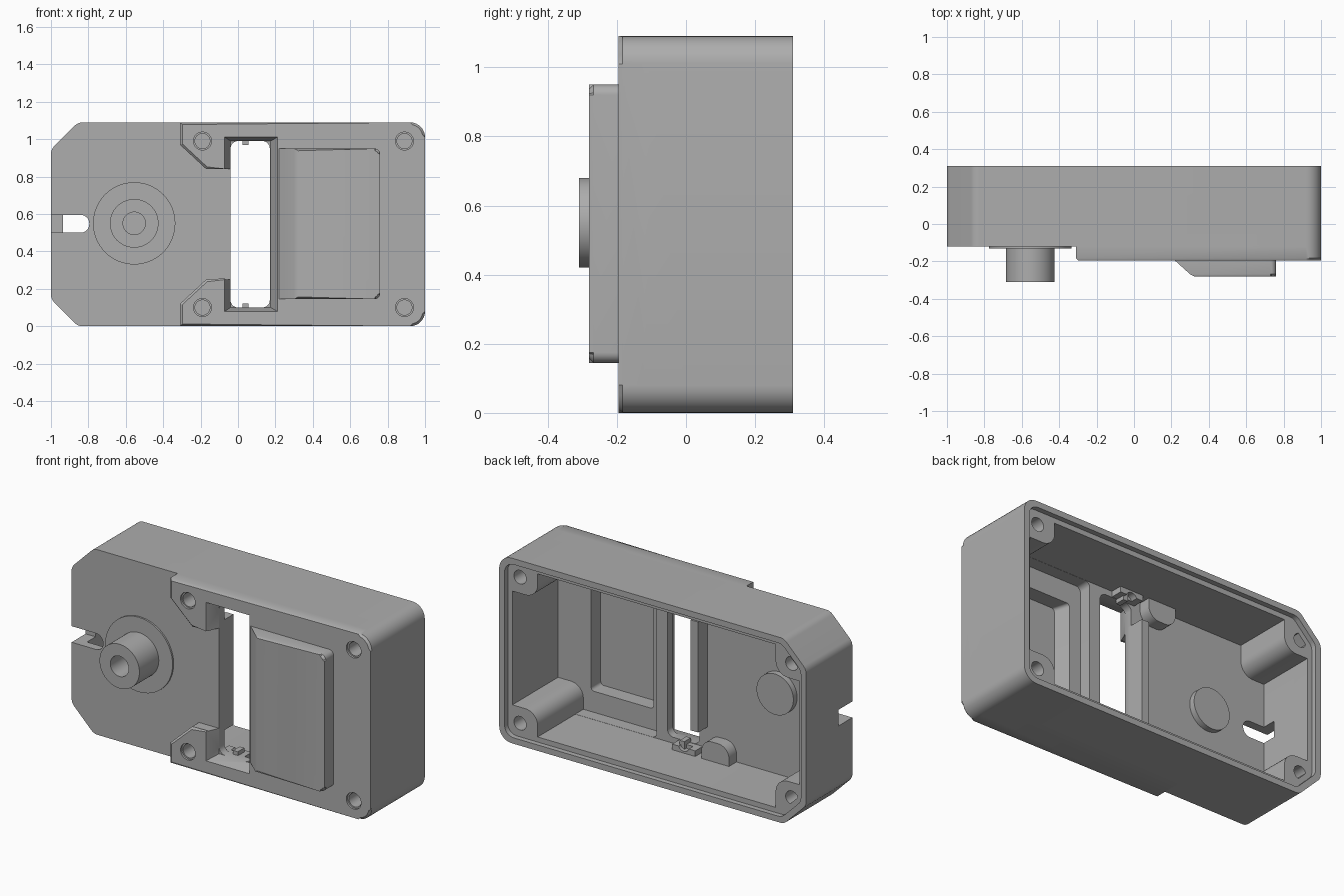
import bpy, bmesh, math
from mathutils import Vector

if "Cube" in bpy.data.objects:
    bpy.data.objects.remove(bpy.data.objects["Cube"])

H = 1.09          # height of the housing
FRONT, LOW, BACK = -0.195, -0.12, 0.31

grey = bpy.data.materials.new("plain_grey")
grey.use_nodes = True
grey.diffuse_color = (0.42, 0.42, 0.42, 1)
grey.node_tree.nodes["Principled BSDF"].inputs["Base Color"].default_value = (0.42, 0.42, 0.42, 1)


def rounded(corners, radii, steps=8):
    """Outline in x, z with each corner replaced by an arc of its radius."""
    out, n = [], len(corners)
    if not isinstance(radii, (list, tuple)):
        radii = [radii] * n
    for i, (corner, r) in enumerate(zip(corners, radii)):
        p = Vector(corner)
        if r == 0:
            out.append(tuple(p))
            continue
        a = (Vector(corners[i - 1]) - p).normalized()
        b = (Vector(corners[(i + 1) % n]) - p).normalized()
        half = a.angle(b) / 2
        centre = p + (a + b).normalized() * (r / math.sin(half))
        start = p + a * (r / math.tan(half)) - centre
        end = p + b * (r / math.tan(half)) - centre
        for k in range(steps + 1):
            t, span = k / steps, math.pi - 2 * half
            q = (start * math.sin((1 - t) * span) + end * math.sin(t * span)) / math.sin(span)
            out.append(tuple(centre + q))
    return out


def rect(x0, x1, z0, z1, r=0):
    return rounded([(x0, z0), (x1, z0), (x1, z1), (x0, z1)], r)


def circle(x, z, r, n=40):
    return [(x + r * math.cos(math.tau * k / n), z + r * math.sin(math.tau * k / n)) for k in range(n)]


def flip(points):
    return [(x, H - z) for x, z in points]


def outline(i):
    """Housing outline, inset by i."""
    c = 0.145 - 0.586 * i
    x0, x1, z0, z1 = -1 + i, 1 - i, i, H - i
    pts = [(x0 + c, z0), (x1, z0), (x1, z1), (x0 + c, z1), (x0, z1 - c), (x0, z0 + c)]
    s, r = 0.06, 0.08 - i * 0.6
    return rounded(pts, [s, r, r, s, s, s])


def loft(name, front, y0, y1, back=None, chamfer=0):
    """Solid between a front outline at y0 and a back outline at y1."""
    bm = bmesh.new()
    f = [bm.verts.new((x, y0, z)) for x, z in front]
    b = [bm.verts.new((x, y1, z)) for x, z in (back or front)]
    cap = bm.faces.new(f)
    bm.faces.new(b[::-1])
    for k in range(len(f)):
        j = (k + 1) % len(f)
        bm.faces.new((f[k], b[k], b[j], f[j]))
    if chamfer:
        bmesh.ops.bevel(bm, geom=list(cap.edges), offset=chamfer, segments=1, affect='EDGES')
    bmesh.ops.recalc_face_normals(bm, faces=bm.faces)
    mesh = bpy.data.meshes.new(name)
    bm.to_mesh(mesh)
    bm.free()
    mesh.materials.append(grey)
    ob = bpy.data.objects.new(name, mesh)
    bpy.context.collection.objects.link(ob)
    return ob


def combine(ob, tool, operation):
    """Apply a boolean and discard the tool."""
    mod = ob.modifiers.new("join", 'BOOLEAN')
    mod.operation, mod.solver, mod.object = operation, 'EXACT', tool
    bpy.context.view_layer.objects.active = ob
    bpy.ops.object.modifier_apply(modifier=mod.name)
    bpy.data.objects.remove(tool)


def cut(ob, *args, **kw):
    combine(ob, loft("cutter", *args, **kw), 'DIFFERENCE')


def add(ob, *args, **kw):
    combine(ob, loft("addition", *args, **kw), 'UNION')


parts = []

# Housing block with its raised front plate and sloped pad
housing = loft("housing", outline(0), LOW, BACK, chamfer=0.012)
half = [(-0.31, 0.97), (-0.17, 0.84), (0.05, 0.84)]
plate = rounded([(-0.31, 0), (1, 0), (1, H), (-0.31, H)] + half + flip(half)[::-1],
                [0, 0.08, 0.08] + [0] * 7)
add(housing, plate, FRONT, 0.0, chamfer=0.012)
pad_radii = [0, 0.03, 0.03, 0]
pad_front = rounded([(0.31, 0.145), (0.76, 0.145), (0.76, 0.95), (0.31, 0.95)], pad_radii)
pad_back = rounded([(0.213, 0.145), (0.76, 0.145), (0.76, 0.95), (0.213, 0.95)], pad_radii)
add(housing, pad_front, -0.28, -0.19, back=pad_back, chamfer=0.012)

# Inside: lid ledge, main cavity, deeper bay and pad pocket
cut(housing, outline(0.035), 0.28, 0.4)
cut(housing, outline(0.065), -0.07, 0.35)
cut(housing, rect(0.24, 0.935, 0.066, H - 0.066, 0.03), -0.145, 0.0)
cut(housing, rect(0.34, 0.72, 0.19, 0.9, 0.02), -0.235, 0.0, back=rect(0.27, 0.72, 0.19, 0.9, 0.02))

# Front window with tapered rim, and the side notch
cut(housing, rect(-0.073, 0.212, 0.078, H - 0.078), FRONT - 0.002, LOW + 0.001,
    back=rect(-0.04, 0.175, 0.1, H - 0.1))
cut(housing, rect(-0.04, 0.17, 0.1, H - 0.1, 0.04), -0.25, 0.0)
cut(housing, rounded([(-1.1, 0.5), (-0.795, 0.5), (-0.795, 0.595), (-1.1, 0.595)],
                     [0, 0.046, 0.046, 0]), -0.3, 0.01)
parts.append(housing)

# Screw posts in the four corners and behind the front plate
right_post = rounded([(0.77, 0.03), (0.97, 0.03), (0.97, 0.21), (0.77, 0.21)], [0, 0.03, 0, 0.08])
left_post = rounded([(-0.97, 0.16), (-0.855, 0.035), (-0.78, 0.035), (-0.78, 0.24), (-0.97, 0.24)],
                    [0, 0, 0, 0.08, 0])
mid_post = rounded([(-0.28, 0.03), (-0.1, 0.03), (-0.1, 0.18), (-0.28, 0.18)], [0, 0, 0.07, 0.07])
for side, place in (("lower", lambda p: p), ("upper", flip)):
    corner_r = loft(side + "_left_post", place(right_post), -0.16, 0.28)
    cut(corner_r, place(circle(0.885, 0.115, 0.04)), 0.1, 0.4)
    corner_l = loft(side + "_right_post", place(left_post), -0.1, 0.28)
    cut(corner_l, place(circle(-0.885, 0.15, 0.04)), 0.1, 0.4)
    middle = loft(side + "_middle_post", place(mid_post), -0.1, 0.0)
    # Blind holes in the front plate
    for x, post in ((0.89, corner_r), (-0.19, middle)):
        for ob in (housing, post):
            cut(ob, place(circle(x, 0.1, 0.04)), -0.3, -0.04)
        cut(housing, place(circle(x, 0.1, 0.048)), -0.3, FRONT + 0.012)
    # Cradle and small tab at the end of the window
    cradle = loft(side + "_cradle", place(rect(-0.06, 0.09, 0.05, 0.098)), -0.08, 0.0)
    cut(cradle, place(circle(0.015, 0.11, 0.035)), -0.04, 0.1)
    tab = loft(side + "_tab", place(rect(0.025, 0.055, 0.05, 0.122)), -0.08, -0.02)
    parts += [corner_r, corner_l, middle, cradle, tab]

# Guide rib beside the window
parts.append(loft("guide_rib", rect(-0.09, -0.04, 0.22, H - 0.22), -0.09, 0.015))

# Hollow shaft boss with its round collar and inner disc
bx, bz = -0.555, 0.55
collar = loft("boss_collar", circle(bx, bz, 0.22, 64), LOW - 0.01, LOW + 0.01)
boss = loft("shaft_boss", circle(bx, bz, 0.13, 64), -0.31, LOW + 0.02, chamfer=0.012)
cut(boss, circle(bx, bz, 0.06), -0.4, LOW + 0.01)
disc = loft("inner_disc", circle(bx, bz, 0.12, 64), -0.09, -0.035)
parts += [collar, boss, disc]

# Smooth the rounds, keep the edges crisp
bpy.ops.object.select_all(action='DESELECT')
for ob in parts:
    ob.select_set(True)
bpy.context.view_layer.objects.active = housing
bpy.ops.object.shade_smooth_by_angle(angle=math.radians(30))
